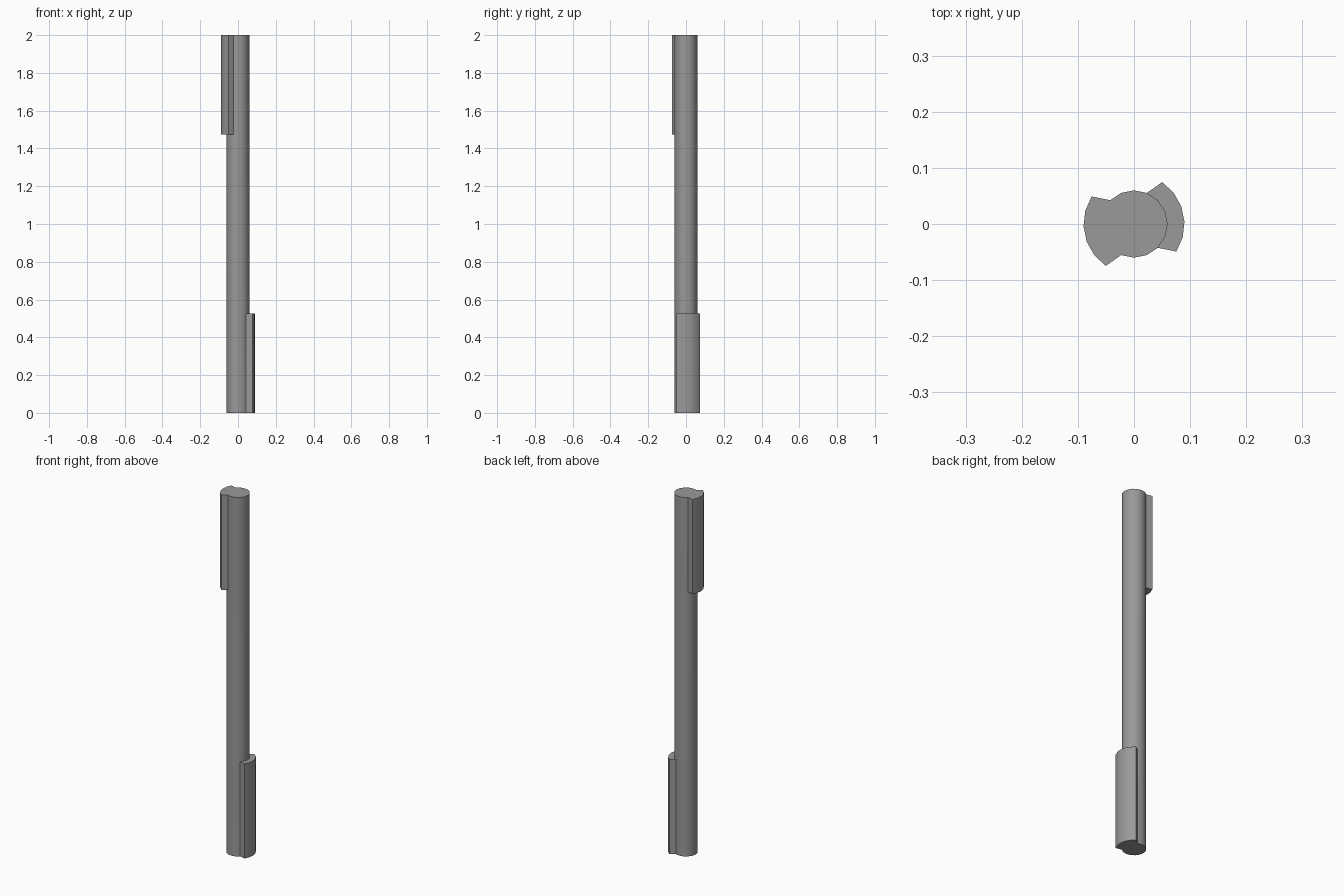
import bpy, bmesh
from math import radians, cos, sin

if "Cube" in bpy.data.objects:
    bpy.data.objects.remove(bpy.data.objects["Cube"])

R, R_KEY = 0.06, 0.09
Z = [0.0, 0.527, 1.473, 2.0]


def arc(radius, start, step, count):
    angles = [radians(start + step * i) for i in range(count)]
    return [(radius * cos(a), radius * sin(a)) for a in angles]


def turned(section):
    return [(-x, -y) for x, y in section]


# cross-section pieces, all counter-clockwise
bare = arc(R, 67.5, 22.5, 12)      # exposed part of the shaft
inner = arc(R, -45, 22.5, 6)       # part of the shaft under the key
outer = arc(R_KEY, -33, 17.8, 6)   # outer face of the key
round_section = bare[:-1] + inner[:-1]
round_section = bare + inner[1:-1]
keyed_section = bare + outer
crescent = inner[::-1] + outer

bm = bmesh.new()


def face(section, z, up=True):
    verts = [bm.verts.new((x, y, z)) for x, y in section]
    bm.faces.new(verts if up else verts[::-1])


def walls(section, z0, z1):
    lo = [bm.verts.new((x, y, z0)) for x, y in section]
    hi = [bm.verts.new((x, y, z1)) for x, y in section]
    for i in range(len(section)):
        j = (i + 1) % len(section)
        bm.faces.new((lo[i], lo[j], hi[j], hi[i]))


# lower key end
face(keyed_section, Z[0], up=False)
walls(keyed_section, Z[0], Z[1])
face(crescent, Z[1])

# plain round middle
walls(round_section, Z[1], Z[2])

# upper key end, turned half way round
face(turned(crescent), Z[2], up=False)
walls(turned(keyed_section), Z[2], Z[3])
face(turned(keyed_section), Z[3])

bmesh.ops.remove_doubles(bm, verts=bm.verts, dist=1e-5)
bmesh.ops.recalc_face_normals(bm, faces=bm.faces)
mesh = bpy.data.meshes.new("keyed_shaft")
bm.to_mesh(mesh)
bm.free()

# dark grey metal
metal = bpy.data.materials.new("dark_metal")
metal.diffuse_color = (0.32, 0.32, 0.32, 1)
metal.use_nodes = True
metal.node_tree.nodes["Principled BSDF"].inputs["Base Color"].default_value = metal.diffuse_color
mesh.materials.append(metal)

shaft = bpy.data.objects.new("keyed_shaft", mesh)
bpy.context.collection.objects.link(shaft)
bpy.context.view_layer.objects.active = shaft
shaft.select_set(True)
bpy.ops.object.shade_smooth_by_angle(angle=radians(30))
